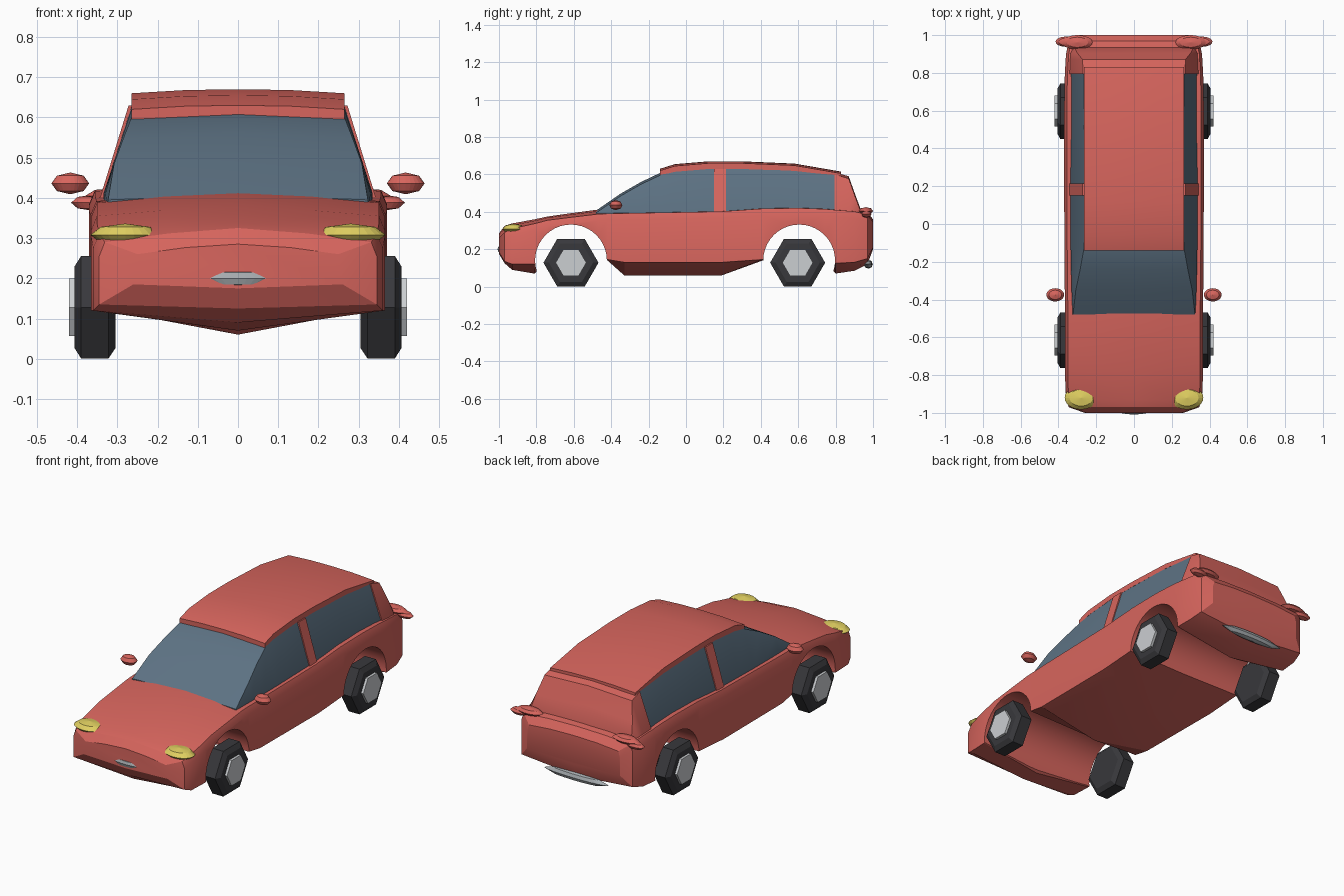
import bpy, bmesh
from math import sin, cos, pi, radians

if "Cube" in bpy.data.objects:
    bpy.data.objects.remove(bpy.data.objects["Cube"])


def material(name, rgb):
    m = bpy.data.materials.new(name)
    m.diffuse_color = (*rgb, 1)
    m.use_nodes = True
    m.node_tree.nodes["Principled BSDF"].inputs["Base Color"].default_value = m.diffuse_color
    return m


RED = material("red_paint", (0.68, 0.13, 0.11))
GLASS = material("blue_glass", (0.11, 0.17, 0.23))
BLACK = material("tyre_black", (0.04, 0.04, 0.045))
YELLOW = material("lamp_yellow", (0.75, 0.63, 0.12))
GREY = material("trim_grey", (0.38, 0.41, 0.43))
HUB = material("hub_grey", (0.6, 0.62, 0.64))


def skin(name, rings, mat, smooth=None):
    """Join closed rings of points into a capped solid."""
    bm = bmesh.new()
    vs = [[bm.verts.new(p) for p in r] for r in rings]
    n = len(vs[0])
    for a, b in zip(vs, vs[1:]):
        for i in range(n):
            j = (i + 1) % n
            bm.faces.new((a[i], a[j], b[j], b[i]))
    bm.faces.new(vs[0])
    bm.faces.new(vs[-1])
    bmesh.ops.recalc_face_normals(bm, faces=bm.faces)
    me = bpy.data.meshes.new(name)
    bm.to_mesh(me)
    bm.free()
    ob = bpy.data.objects.new(name, me)
    bpy.context.collection.objects.link(ob)
    if mat:
        me.materials.append(mat)
    if smooth:
        shade(ob, smooth)
    return ob


def shade(ob, angle):
    bpy.ops.object.select_all(action='DESELECT')
    ob.select_set(True)
    bpy.context.view_layer.objects.active = ob
    bpy.ops.object.shade_smooth_by_angle(angle=radians(angle))


def ring(y, half):
    """Mirror a half section (bottom centre to top centre) across x = 0."""
    return ([(x, y, z) for x, z in half] +
            [(-x, y, z) for x, z in reversed(half[1:-1])])


def disc(x, y, z, r, n):
    return [(x, y + r * cos(2 * pi * k / n), z + r * sin(2 * pi * k / n)) for k in range(n)]


def blob(name, loc, size, mat, rings=4):
    bpy.ops.mesh.primitive_uv_sphere_add(segments=24, ring_count=rings, radius=1, location=loc)
    ob = bpy.context.object
    ob.name = name
    ob.scale = size
    ob.data.materials.append(mat)
    return ob


# Body: y, bottom centre z, sill z, half width, shoulder z, top centre z
body_sections = [
    (-1.0, .175, .185, .26, .26, .285),
    (-.97, .125, .135, .345, .29, .325),
    (-.93, .09, .12, .36, .31, .338),
    (-.81, .07, .12, .365, .337, .36),
    (-.74, .14, .15, .365, .355, .375),
    (-.62, .14, .15, .365, .37, .392),
    (-.47, .14, .15, .365, .388, .412),
    (-.42, .14, .145, .365, .39, .412),
    (-.33, .06, .13, .367, .392, .41),
    (.19, .06, .13, .37, .402, .41),
    (.41, .14, .145, .37, .417, .425),
    (.60, .14, .15, .37, .42, .43),
    (.74, .14, .15, .368, .415, .425),
    (.80, .07, .125, .366, .41, .42),
    (.90, .085, .13, .36, .402, .412),
    (.97, .12, .15, .345, .385, .40),
    (1.0, .20, .21, .29, .345, .36),
]
body = skin("body", [
    ring(y, [(0, zb), (w, zl), (w, zs - .035), (w * .96, zs), (w * .5, (zs + zt) / 2 + .004), (0, zt)])
    for y, zb, zl, w, zs, zt in body_sections], RED)

# Wheel arches cut right through the body
for k, yc in enumerate((-.615, .605)):
    cutter = skin(f"arch_cutter_{k}", [disc(x, yc, .14, .192, 40) for x in (-.6, .6)], None)
    cutter.hide_render = True
    mod = body.modifiers.new("arch", 'BOOLEAN')
    mod.operation = 'DIFFERENCE'
    mod.solver = 'EXACT'
    mod.object = cutter
    bpy.ops.object.select_all(action='DESELECT')
    bpy.context.view_layer.objects.active = body
    body.select_set(True)
    bpy.ops.object.modifier_apply(modifier=mod.name)
    bpy.data.objects.remove(cutter)
shade(body, 25)


def cabin_ring(y, wb, wt, zt):
    return ring(y, [(0, .37), (wb, .37), (wb, min(.41, zt - .01)), (wt, zt), (0, zt + .012)])


# Glass cabin and the red tailgate behind it
skin("window_glass", [cabin_ring(*s) for s in [
    (-.48, .325, .323, .395), (-.35, .33, .308, .485), (-.24, .333, .285, .548), (-.13, .335, .265, .60),
    (.0, .335, .263, .625), (.2, .335, .262, .637), (.5, .335, .262, .632), (.80, .333, .264, .60)]],
    GLASS, 20)
skin("tailgate", [cabin_ring(*s) for s in [
    (.795, .341, .27, .60), (.87, .338, .272, .578), (.905, .335, .30, .48), (.935, .32, .315, .40)]],
    RED, 25)

# Roof shell
skin("roof", [
    ring(y, [(0, lo), (.265, lo - .006), (.265, hi - .01), (.13, hi - .002), (0, hi)])
    for y, lo, hi in [(-.14, .60, .63), (-.06, .62, .655), (.12, .635, .67), (.3, .635, .67),
                      (.58, .625, .658), (.83, .596, .615)]], RED, 30)

# Parts repeated on both sides
for side, s in (("left", -1), ("right", 1)):
    # Door pillar lying on the glass
    skin(f"door_pillar_{side}", [
        [(s * (x - .02), .15, z), (s * (x + .006), .15, z), (s * (x + .006), .215, z), (s * (x - .02), .215, z)]
        for x, z in ((.337, .40), (.266, .63))], RED)
    blob(f"headlight_{side}", (s * .28, -.92, .308), (.087, .062, .028), YELLOW)
    blob(f"mirror_{side}", (s * .417, -.375, .436), (.047, .035, .027), RED)
    blob(f"tail_light_inner_{side}", (s * .30, .962, .405), (.08, .038, .02), RED)
    blob(f"tail_light_outer_{side}", (s * .36, .965, .388), (.055, .027, .02), RED)
    # Six-sided wheels
    for end, yc in (("front", -.615), ("rear", .597)):
        skin(f"tyre_{end}_{side}", [disc(s * x, yc, .128, r, 6) for x, r in
                                    ((.305, .118), (.322, .147), (.39, .147), (.406, .118))], BLACK)
        skin(f"hub_{end}_{side}", [disc(s * x, yc, .128, .082, 6) for x in (.36, .42)], HUB)

# Bumper trims
blob("front_grille", (0, -.99, .2), (.085, .018, .021), GREY)
blob("rear_bumper_bar", (0, .975, .12), (.2, .024, .024), GREY)
